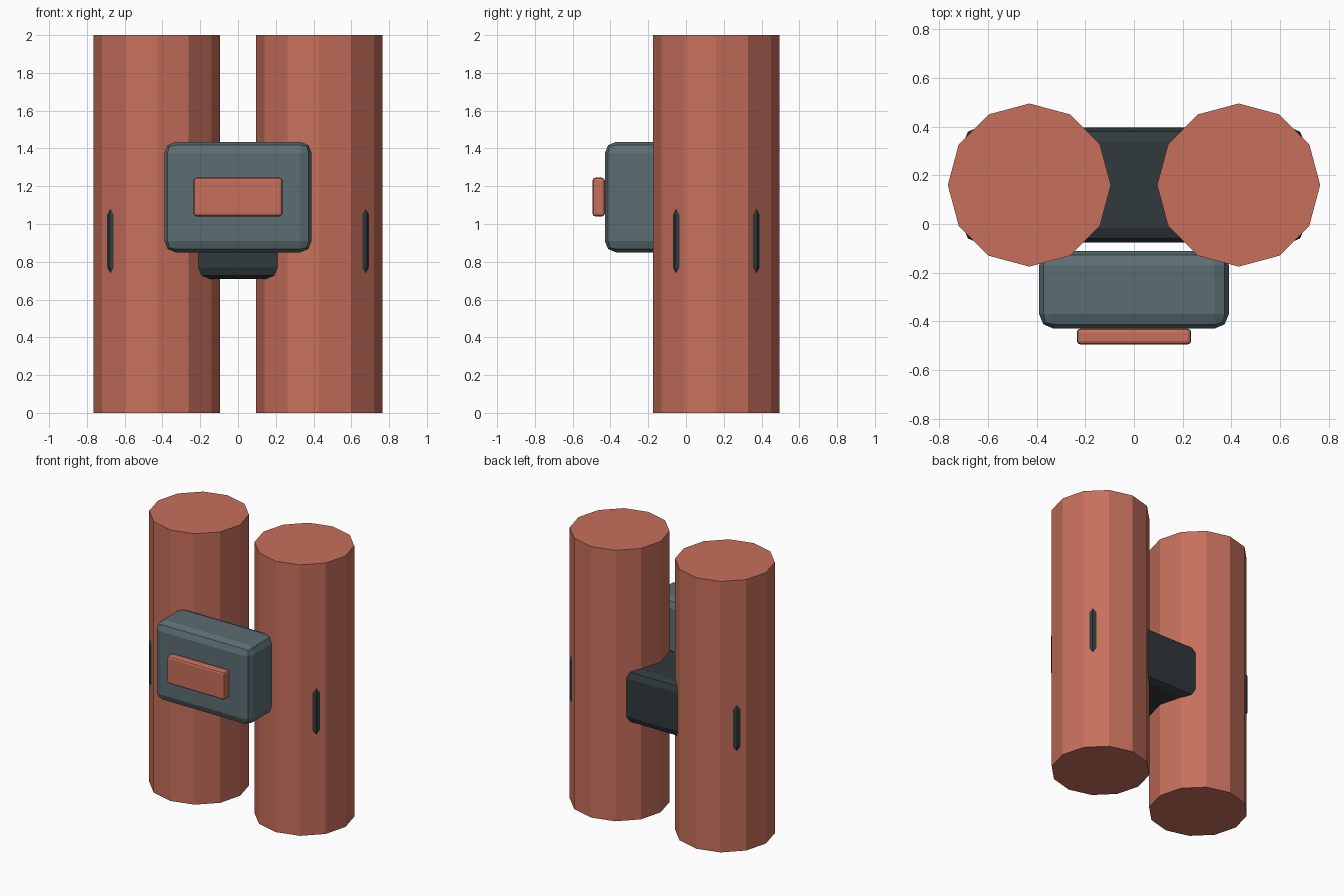
import bpy
from mathutils import Vector

if "Cube" in bpy.data.objects:
    bpy.data.objects.remove(bpy.data.objects["Cube"])


def material(name, color):
    m = bpy.data.materials.new(name)
    m.diffuse_color = (*color, 1)
    m.use_nodes = True
    m.node_tree.nodes["Principled BSDF"].inputs["Base Color"].default_value = m.diffuse_color
    return m


RED = material("red_clay", (0.57, 0.16, 0.105))
SLATE = material("slate", (0.105, 0.155, 0.17))
DARK = material("dark_slate", (0.03, 0.042, 0.045))


def rounded_box(name, lo, hi, bevel, mat):
    lo, hi = Vector(lo), Vector(hi)
    bpy.ops.mesh.primitive_cube_add(size=1, location=(lo + hi) / 2)
    ob = bpy.context.object
    ob.name = name
    ob.scale = hi - lo
    bpy.ops.object.transform_apply(location=False, rotation=False, scale=True)
    mod = ob.modifiers.new("bevel", "BEVEL")
    mod.width = bevel
    mod.segments = 2
    ob.data.materials.append(mat)
    return ob


# Two upright twelve-sided tanks, a corner pointing along each axis
for side, x in (("left", -0.43), ("right", 0.43)):
    bpy.ops.mesh.primitive_cylinder_add(vertices=12, radius=0.335, depth=2,
                                        location=(x, 0.16, 1))
    tank = bpy.context.object
    tank.name = side + "_tank"
    tank.data.materials.append(RED)

# Strap block joining the tanks; its corners just break the tank surface
rounded_box("strap_block", (-0.70, -0.077, 0.71), (0.70, 0.397, 1.11), 0.06, DARK)

# Front housing and its raised plate
rounded_box("front_housing", (-0.39, -0.43, 0.85), (0.39, -0.11, 1.435), 0.06, SLATE)
rounded_box("front_plate", (-0.235, -0.495, 1.04), (0.235, -0.43, 1.245), 0.015, RED)
